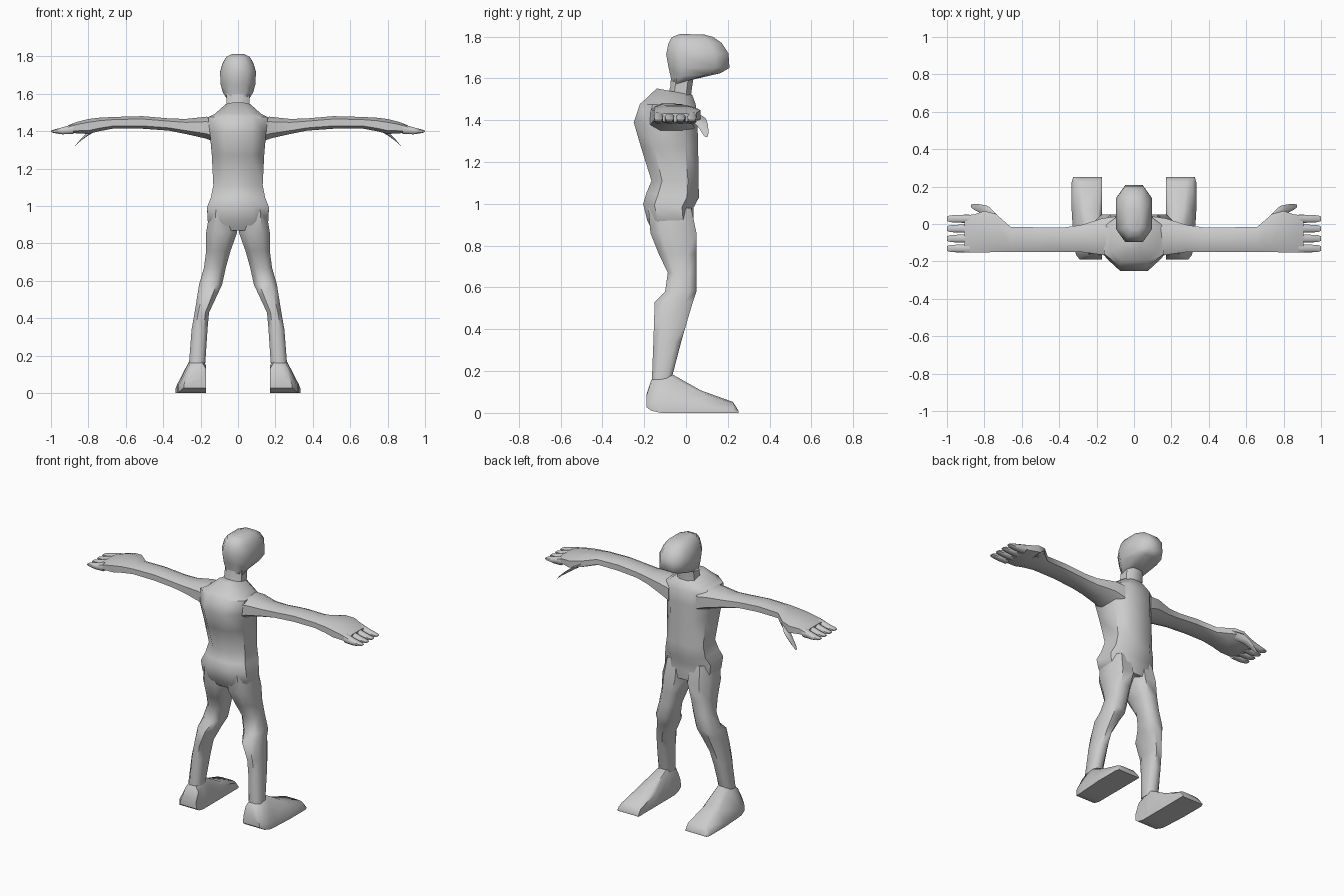
import bpy, bmesh, math
from mathutils import Vector as V

# chamfered-rectangle section: 8 points
CHAMFER = [(1, .5), (.55, 1), (-.55, 1), (-1, .5), (-1, -.5), (-.55, -1), (.55, -1), (1, -.5)]


def ring(a, b, side):
    a, b, side = V(a), V(b), V(side)
    mid, half = (a + b) / 2, (b - a) / 2
    return [mid + half * u + side * v for u, v in CHAMFER]


def loft(name, rings, mirror=False, angle=50):
    bm = bmesh.new()
    rows = [[bm.verts.new(p) for p in r] for r in rings]
    n = len(rows[0])
    for r, s in zip(rows, rows[1:]):
        for i in range(n):
            j = (i + 1) % n
            bm.faces.new((r[i], r[j], s[j], s[i]))
    bm.faces.new(rows[0][::-1])
    bm.faces.new(rows[-1])
    bmesh.ops.recalc_face_normals(bm, faces=bm.faces)
    me = bpy.data.meshes.new(name)
    bm.to_mesh(me)
    bm.free()
    ob = bpy.data.objects.new(name, me)
    bpy.context.collection.objects.link(ob)
    if mirror:
        ob.modifiers.new("mirror", 'MIRROR')
    bpy.ops.object.select_all(action='DESELECT')
    ob.select_set(True)
    bpy.context.view_layer.objects.active = ob
    bpy.ops.object.shade_smooth_by_angle(angle=math.radians(angle))
    return ob


def upright(rows):
    # rows: back y, back z, front y, front z, half width
    return [ring((0, y0, z0), (0, y1, z1), (w, 0, 0)) for y0, z0, y1, z1, w in rows]


def sideways(rows):
    # rows: x, y min, y max, z min, z max
    return [ring((x, (y0 + y1) / 2, z0), (x, (y0 + y1) / 2, z1), (0, (y1 - y0) / 2, 0))
            for x, y0, y1, z0, z1 in rows]


# torso with shoulder slope
loft("torso", upright([
    (-.16, .87, .035, .87, .13), (-.185, .92, .035, .93, .163), (-.205, 1.0, .035, .98, .165),
    (-.19, 1.05, .062, 1.03, .145), (-.165, 1.11, .06, 1.11, .132), (-.215, 1.27, .058, 1.28, .14),
    (-.25, 1.39, .055, 1.38, .15), (-.22, 1.478, .048, 1.465, .16), (-.2, 1.495, .045, 1.48, .125),
    (-.14, 1.552, .03, 1.52, .065)]))

# neck and head
loft("neck", upright([(-.1, 1.48, .03, 1.48, .062), (-.075, 1.56, .025, 1.53, .062),
                      (-.07, 1.63, .04, 1.63, .06)]))
loft("head", upright([
    (-.068, 1.565, .03, 1.595, .06), (-.073, 1.605, .165, 1.625, .082), (-.083, 1.65, .208, 1.65, .093),
    (-.095, 1.715, .203, 1.72, .096), (-.085, 1.765, .17, 1.77, .08), (-.068, 1.797, .13, 1.798, .062),
    (-.03, 1.812, .085, 1.81, .035)]), angle=65)

# legs: z, inner x, outer x, back y, front y
LEG = [(.98, .02, .15, -.18, .025), (.86, .004, .17, -.17, .05), (.76, .04, .17, -.13, .05),
       (.67, .065, .182, -.087, .05), (.58, .085, .208, -.1, .05), (.53, .108, .216, -.15, .033),
       (.43, .155, .232, -.153, .003), (.34, .163, .248, -.156, -.023), (.16, .175, .262, -.163, -.07)]
loft("leg", [ring(((a + b) / 2, y0, z), ((a + b) / 2, y1, z), ((b - a) / 2, 0, 0))
             for z, a, b, y0, y1 in LEG], mirror=True)

# feet: y, bottom z, top z, outer bottom x, outer top x
FOOT = [(-.19, .028, .085, .29, .275), (-.165, .01, .16, .31, .262), (-.12, 0, .187, .32, .258),
        (-.07, 0, .187, .325, .262), (.07, 0, .108, .333, .295), (.225, 0, .052, .333, .31),
        (.25, 0, .012, .325, .315)]
loft("foot", [[V((.17, y, b)), V((xb, y, b)), V((xb, y, b + .25 * (t - b))), V((xt, y, b + .9 * (t - b))),
               V((xt - .03, y, t)), V((.19, y, t)), V((.172, y, b + .8 * (t - b)))]
              for y, b, t, xb, xt in FOOT], mirror=True, angle=45)

# arms with palms
loft("arm", sideways([
    (.1, -.19, .04, 1.33, 1.475), (.17, -.165, .03, 1.36, 1.477), (.28, -.15, -.005, 1.385, 1.465),
    (.37, -.15, -.018, 1.403, 1.468), (.51, -.15, -.018, 1.413, 1.48), (.66, -.15, -.015, 1.415, 1.476),
    (.74, -.15, .055, 1.4, 1.472), (.8, -.152, .07, 1.385, 1.465), (.86, -.152, .05, 1.388, 1.45),
    (.905, -.152, .048, 1.392, 1.432)]), mirror=True)

# fingers
for i in range(4):
    y = -.131 + i * .053
    loft("finger", sideways([(.88, y - .022, y + .022, 1.385, 1.437), (.94, y - .021, y + .021, 1.383, 1.42),
                             (.985, y - .018, y + .018, 1.39, 1.408), (1.0, y - .012, y + .012, 1.396, 1.402)]),
         mirror=True)

# thumbs
loft("thumb", [ring(V(c) - V((.6 * w, 0, -.8 * w)), V(c) + V((.6 * w, 0, -.8 * w)), (0, d, 0)) for c, w, d in [
    ((.74, .025, 1.425), .025, .025), ((.79, .07, 1.395), .028, .026), ((.825, .085, 1.368), .022, .02),
    ((.85, .092, 1.345), .018, .015), ((.868, .096, 1.325), .006, .008)]], mirror=True)
